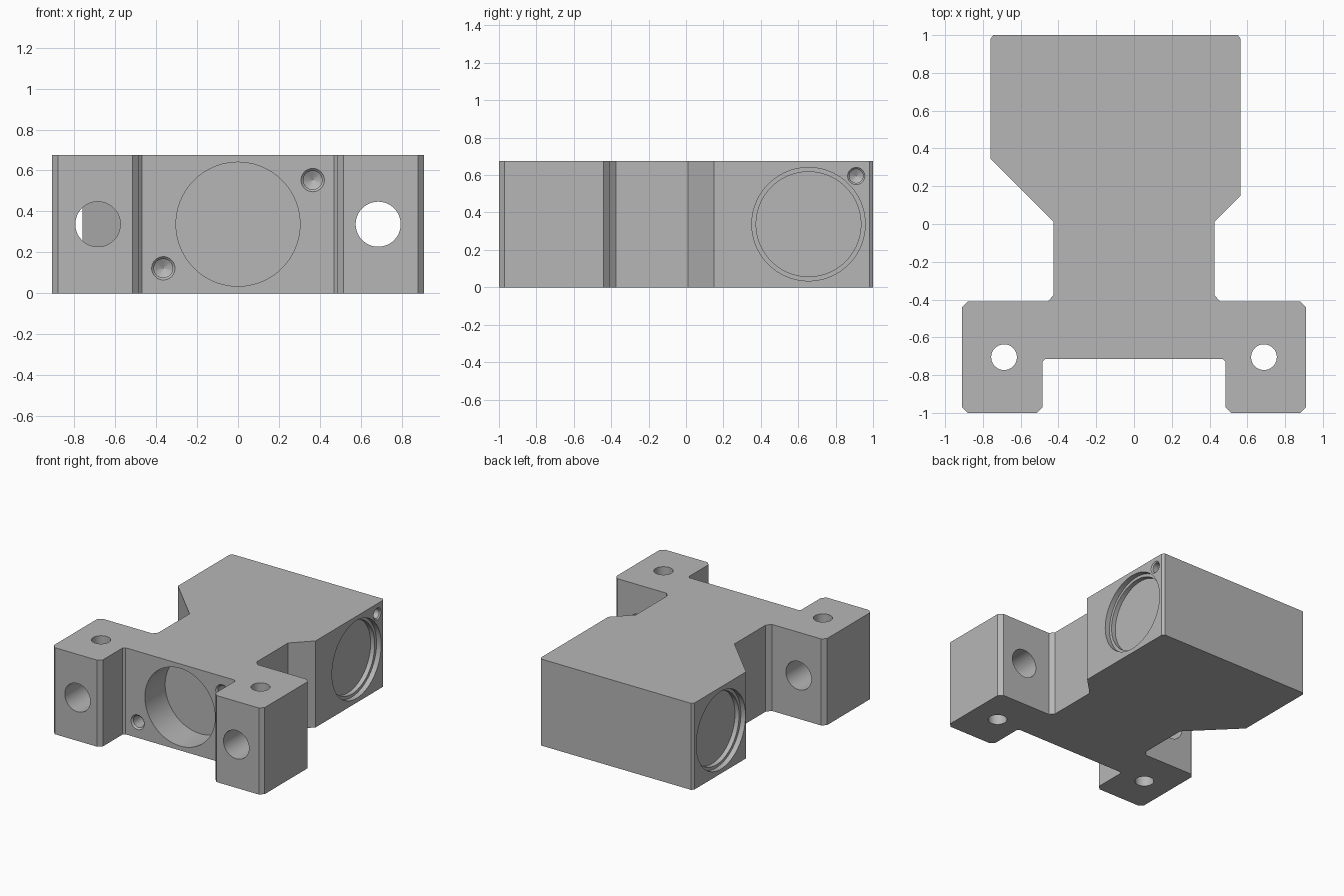
import bpy, bmesh, math
from mathutils import Vector, Matrix

cube = bpy.data.objects.get("Cube")
if cube:
    bpy.data.objects.remove(cube, do_unlink=True)

HEIGHT = 0.675
MID = HEIGHT / 2

# Plain grey metal
grey = bpy.data.materials.new("grey metal")
grey.use_nodes = True
colour = (0.47, 0.47, 0.47, 1)
grey.diffuse_color = colour
grey.node_tree.nodes["Principled BSDF"].inputs["Base Color"].default_value = colour


def make_object(name, bm):
    bmesh.ops.recalc_face_normals(bm, faces=bm.faces)
    mesh = bpy.data.meshes.new(name)
    bm.to_mesh(mesh)
    bm.free()
    obj = bpy.data.objects.new(name, mesh)
    bpy.context.collection.objects.link(obj)
    return obj


def lathe_cutter(opening, direction, profile, segments=64):
    """Round cutter; profile holds (radius, depth) pairs along direction."""
    bm = bmesh.new()
    rings = []
    for radius, depth in profile:
        rings.append([bm.verts.new((radius * math.cos(a), radius * math.sin(a), depth))
                      for a in (2 * math.pi * i / segments for i in range(segments))])
    for low, high in zip(rings, rings[1:]):
        for i in range(segments):
            j = (i + 1) % segments
            bm.faces.new((low[i], low[j], high[j], high[i]))
    bm.faces.new(rings[0])
    bm.faces.new(rings[-1])
    bmesh.ops.remove_doubles(bm, verts=bm.verts, dist=0.00005)
    turn = Vector((0, 0, 1)).rotation_difference(Vector(direction))
    bm.transform(Matrix.Translation(opening) @ turn.to_matrix().to_4x4())
    return make_object("hole_cutter", bm)


def drilled(radius, depth):
    """Countersunk hole with a conical drill tip."""
    inner = radius * 0.8
    lip = radius - inner
    return [(radius, -0.03), (radius, 0), (inner, lip),
            (inner, depth), (0.0001, depth + inner * 0.6)]


# Body outline, right half then left half, chamfers included
leg = [(0.455, -0.41), (0.88, -0.41), (0.91, -0.44), (0.91, -0.97), (0.88, -1.0),
       (0.515, -1.0), (0.485, -0.97), (0.485, -0.73), (0.47, -0.715)]
outline = [(-0.745, 1.0), (0.55, 1.0), (0.565, 0.98), (0.565, 0.15), (0.425, 0.01),
           (0.425, -0.375)]
outline += leg + [(-x, y) for x, y in reversed(leg)]
outline += [(-0.425, -0.375), (-0.425, 0.01), (-0.76, 0.345), (-0.76, 0.98)]

bm = bmesh.new()
base = bm.faces.new([bm.verts.new((x, y, 0)) for x, y in outline])
grown = bmesh.ops.extrude_face_region(bm, geom=[base])
bmesh.ops.translate(bm, vec=(0, 0, HEIGHT),
                    verts=[v for v in grown["geom"] if isinstance(v, bmesh.types.BMVert)])
body = make_object("bracket_body", bm)
body.data.materials.append(grey)

cutters = []
# Through holes in both legs, vertical and front to back
for side in (-1, 1):
    cutters.append(lathe_cutter((side * 0.688, -0.705, 0), (0, 0, 1),
                                [(0.068, -0.1), (0.068, HEIGHT + 0.1)]))
    cutters.append(lathe_cutter((side * 0.685, -1, MID), (0, 1, 0),
                                [(0.11, -0.1), (0.11, 0.7)]))

# Large front bore with its two screw holes
cutters.append(lathe_cutter((0, -0.715, MID), (0, 1, 0),
                            [(0.303, -0.05), (0.303, 0.25)], 96))
for x, z in ((-0.365, 0.122), (0.365, 0.553)):
    cutters.append(lathe_cutter((x, -0.715, z), (0, 1, 0), drilled(0.057, 0.2)))

# Shallow stepped bores on both flanks
for x, inward in ((0.565, -1), (-0.76, 1)):
    cutters.append(lathe_cutter((x, 0.655, MID), (inward, 0, 0),
                                [(0.303, -0.05), (0.303, 0.04), (0.28, 0.04), (0.28, 0.075)], 96))

# Port and screw holes on the left flank
cutters.append(lathe_cutter((0.565, 0.243, MID), (-1, 0, 0),
                            [(0.068, -0.03), (0.068, 0), (0.055, 0.015), (0.055, 0.2)]))
for y, z in ((0.393, 0.082), (0.91, 0.595)):
    cutters.append(lathe_cutter((0.565, y, z), (-1, 0, 0), drilled(0.046, 0.18)))

# Cut every hole, then drop the cutters
for cutter in cutters:
    cut = body.modifiers.new("hole", 'BOOLEAN')
    cut.operation = 'DIFFERENCE'
    cut.solver = 'EXACT'
    cut.object = cutter
bpy.context.view_layer.update()
evaluated = body.evaluated_get(bpy.context.evaluated_depsgraph_get())
finished = bpy.data.meshes.new_from_object(evaluated)
body.modifiers.clear()
body.data = finished
for cutter in cutters:
    bpy.data.objects.remove(cutter, do_unlink=True)

# Smooth bores, sharp edges
for obj in bpy.context.selected_objects:
    obj.select_set(False)
body.select_set(True)
bpy.context.view_layer.objects.active = body
bpy.ops.object.shade_smooth_by_angle(angle=math.radians(20))
